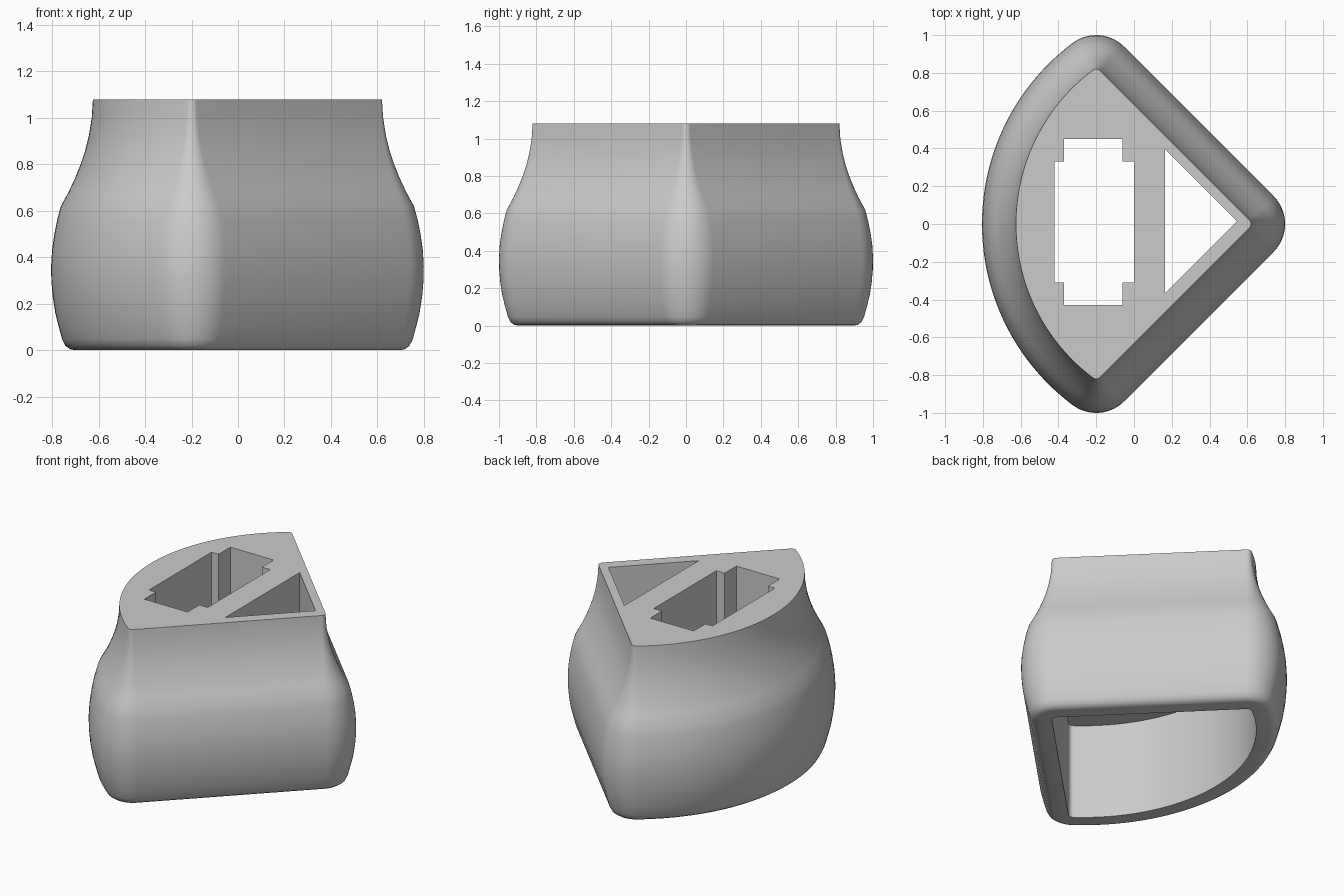
import bpy
import bmesh
from math import sin, cos, radians, atan2

cube = bpy.data.objects.get("Cube")
if cube:
    bpy.data.objects.remove(cube, do_unlink=True)

grey = bpy.data.materials.new("plain_grey")
grey.use_nodes = True
colour = (0.6, 0.6, 0.6, 1)
grey.diffuse_color = colour
grey.node_tree.nodes["Principled BSDF"].inputs["Base Color"].default_value = colour

TOP = 1.08
CEILING = 0.62
TIP_X, TIP_Y, NOSE_X = -0.2, 0.79, 0.59   # centres of the corner rounds
BACK_X, BACK_R = 0.3925, 0.9875           # circle of the curved side
CORNER_R = 0.03


def arc(cx, cy, r, start, end, steps):
    angles = [start + (end - start) * i / steps for i in range(steps + 1)]
    return [(cx + r * cos(a), cy + r * sin(a)) for a in angles]


def outline(offset):
    """Rounded bow shape: two straight sides and one curved side."""
    r = CORNER_R + offset
    a = atan2(TIP_Y, TIP_X - BACK_X)
    q = radians(45)
    full = radians(360)
    points = arc(NOSE_X, 0, r, -q, q, 14)
    points += arc(TIP_X, TIP_Y, r, q, a, 14)
    points += arc(BACK_X, 0, BACK_R + r, a, full - a, 56)[1:-1]
    points += arc(TIP_X, -TIP_Y, r, full - a, full - q, 14)
    return points


def loft(name, layers):
    """Closed solid through (z, points) layers."""
    bm = bmesh.new()
    rings = [[bm.verts.new((x, y, z)) for x, y in pts] for z, pts in layers]
    n = len(rings[0])
    for low, high in zip(rings, rings[1:]):
        for i in range(n):
            j = (i + 1) % n
            bm.faces.new((low[i], low[j], high[j], high[i]))
    bm.faces.new(rings[0][::-1])
    bm.faces.new(rings[-1])
    bmesh.ops.recalc_face_normals(bm, faces=bm.faces)
    mesh = bpy.data.meshes.new(name)
    bm.to_mesh(mesh)
    bm.free()
    mesh.materials.append(grey)
    obj = bpy.data.objects.new(name, mesh)
    bpy.context.collection.objects.link(obj)
    return obj


# Bulging shell: height and outward offset
profile = [(0, 0.08), (0.004, 0.098), (0.018, 0.118), (0.045, 0.132),
           (0.1, 0.147), (0.16, 0.162), (0.23, 0.173), (0.3, 0.179),
           (0.36, 0.18), (0.43, 0.176), (0.5, 0.166), (0.56, 0.154),
           (0.62, 0.138), (0.68, 0.105), (0.74, 0.077), (0.8, 0.053),
           (0.86, 0.033), (0.92, 0.018), (1.0, 0.005), (TOP, 0)]
body = loft("housing_body", [(z, outline(d)) for z, d in profile])

# Cutters: open underside, notched slot and triangular slot
notched = [(-0.37, -0.43), (-0.06, -0.43), (-0.06, -0.31), (0, -0.31),
           (0, 0.33), (-0.06, 0.33), (-0.06, 0.45), (-0.37, 0.45),
           (-0.37, 0.33), (-0.42, 0.33), (-0.42, -0.31), (-0.37, -0.31)]
triangle = [(0.165, -0.365), (0.545, 0.015), (0.165, 0.395)]
cutters = [
    loft("underside_cutter", [(-0.2, outline(0)), (CEILING, outline(0))]),
    loft("notched_slot_cutter", [(0.4, notched), (TOP + 0.2, notched)]),
    loft("triangle_slot_cutter", [(0.4, triangle), (TOP + 0.2, triangle)]),
]

bpy.ops.object.select_all(action="DESELECT")
bpy.context.view_layer.objects.active = body
body.select_set(True)
for cutter in cutters:
    cutter.hide_render = True
    mod = body.modifiers.new(cutter.name, "BOOLEAN")
    mod.operation = "DIFFERENCE"
    mod.solver = "EXACT"
    mod.object = cutter
    bpy.ops.object.modifier_apply(modifier=mod.name)
    bpy.data.objects.remove(cutter, do_unlink=True)

bpy.ops.object.shade_smooth_by_angle(angle=radians(30))
